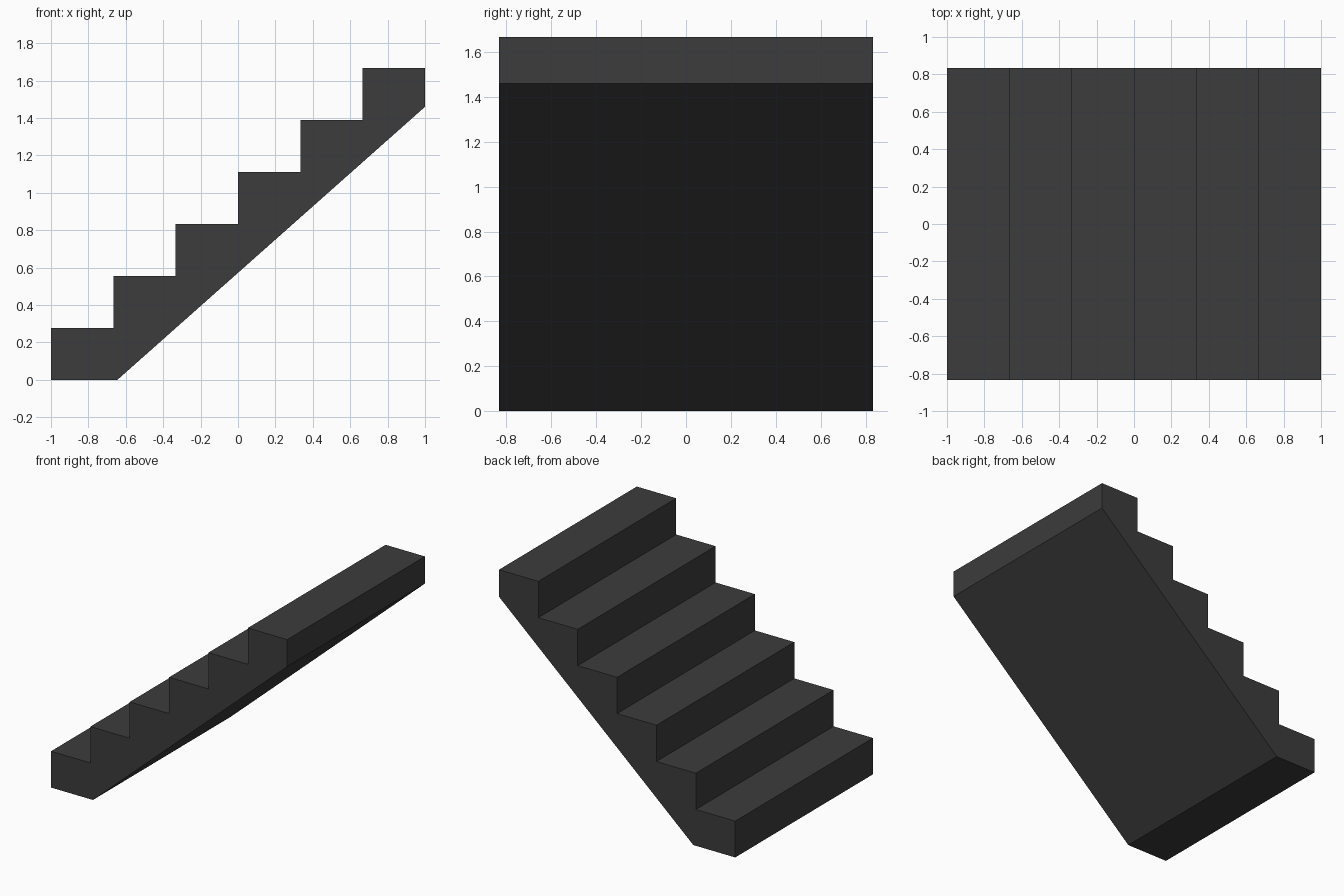
import bpy
import bmesh

STEPS = 6
RUN = 2 / STEPS
RISE = 1.667 / STEPS
HALF_WIDTH = 0.833

cube = bpy.data.objects.get("Cube")
if cube:
    bpy.data.objects.remove(cube, do_unlink=True)

# Dark grey concrete
concrete = bpy.data.materials.new("dark_grey")
concrete.use_nodes = True
colour = (0.045, 0.045, 0.045, 1)
concrete.diffuse_color = colour
concrete.node_tree.nodes["Principled BSDF"].inputs["Base Color"].default_value = colour

# Side profile: sloping underside, then the treads and risers
profile = [(-1, 0), (-0.645, 0), (1, 1.46)]
for i in reversed(range(STEPS)):
    x, z = -1 + i * RUN, (i + 1) * RISE
    profile += [(x + RUN, z), (x, z)]

# Extrude the profile across the width of the flight
bm = bmesh.new()
side = bm.faces.new([bm.verts.new((x, -HALF_WIDTH, z)) for x, z in profile])
extruded = bmesh.ops.extrude_face_region(bm, geom=[side], use_keep_orig=True)
far_verts = [g for g in extruded["geom"] if isinstance(g, bmesh.types.BMVert)]
bmesh.ops.translate(bm, verts=far_verts, vec=(0, 2 * HALF_WIDTH, 0))
bmesh.ops.recalc_face_normals(bm, faces=bm.faces)

mesh = bpy.data.meshes.new("stair_flight")
bm.to_mesh(mesh)
bm.free()
mesh.materials.append(concrete)
stairs = bpy.data.objects.new("stair_flight", mesh)
bpy.context.collection.objects.link(stairs)
